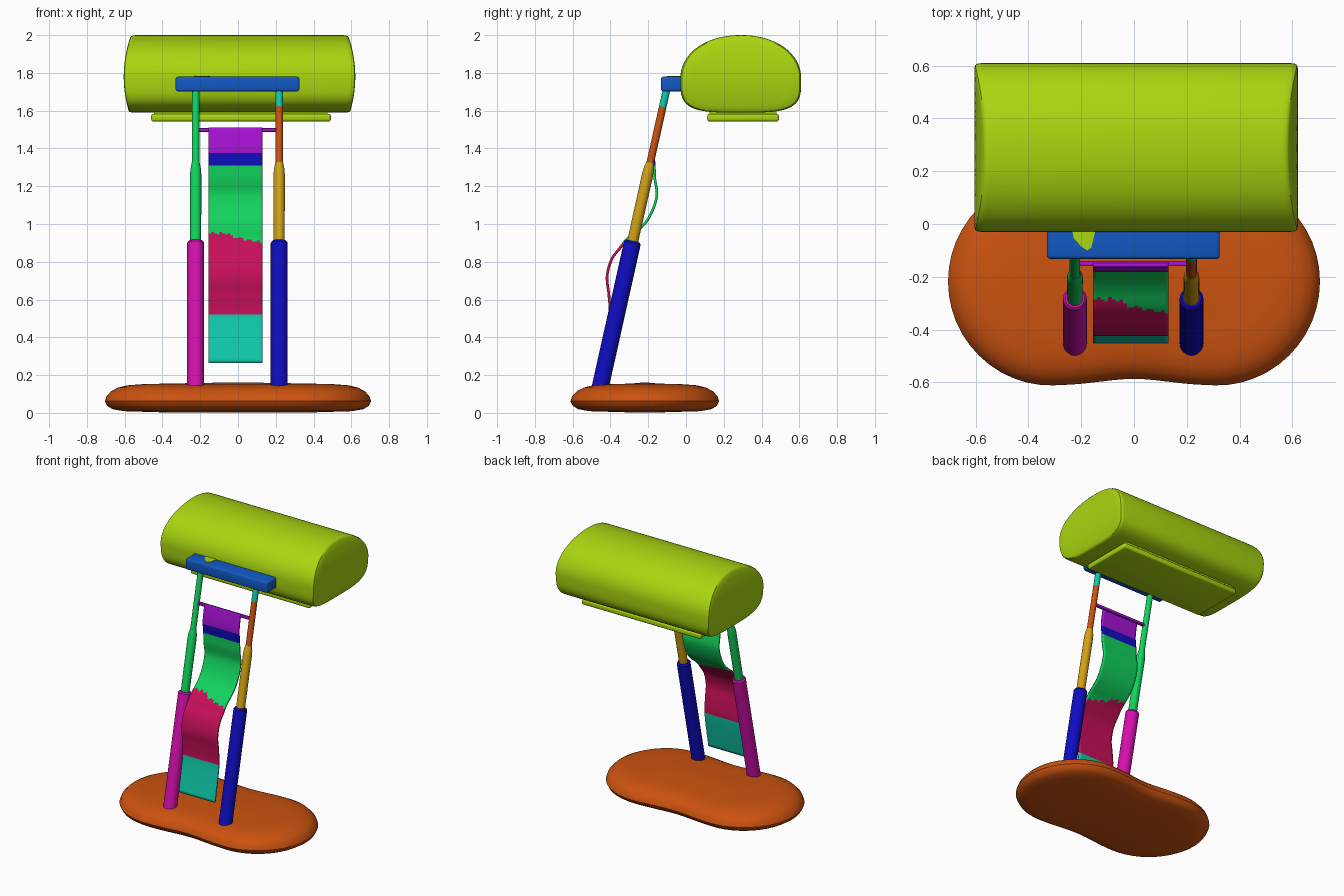
import bpy, bmesh, math
from mathutils import Vector

cube = bpy.data.objects.get("Cube")
if cube:
    bpy.data.objects.remove(cube, do_unlink=True)


def material(name, r, g, b):
    m = bpy.data.materials.new(name)
    m.use_nodes = True
    m.diffuse_color = (r, g, b, 1)
    m.node_tree.nodes["Principled BSDF"].inputs["Base Color"].default_value = (r, g, b, 1)
    return m


LIME = material("lime", .40, .67, .005)
AZURE = material("azure", .006, .10, .55)
ORANGE = material("orange", .60, .085, .005)
MAGENTA = material("magenta", .67, .005, .42)
NAVY = material("deep blue", .005, .004, .55)
GREEN = material("green", .006, .65, .11)
GOLD = material("gold", .65, .36, .007)
CRIMSON = material("crimson", .58, .005, .10)
TEAL = material("teal", .005, .60, .41)
PURPLE = material("purple", .38, .006, .65)


def finish(name, bm, mats, angle=35):
    bmesh.ops.recalc_face_normals(bm, faces=bm.faces)
    me = bpy.data.meshes.new(name)
    bm.to_mesh(me)
    bm.free()
    for m in mats:
        me.materials.append(m)
    for p in me.polygons:
        p.use_smooth = True
    me.set_sharp_from_angle(angle=math.radians(angle))
    ob = bpy.data.objects.new(name, me)
    bpy.context.collection.objects.link(ob)
    return ob


def loft(name, rings, mat, start=None, end=None, angle=35):
    """Skin closed rings; caps are fans to a point, or flat polygons."""
    bm = bmesh.new()
    loops = [[bm.verts.new(p) for p in ring] for ring in rings]
    n = len(loops[0])
    for a, b in zip(loops, loops[1:]):
        for i in range(n):
            j = (i + 1) % n
            bm.faces.new((a[i], a[j], b[j], b[i]))
    for loop, tip in ((loops[0], start), (loops[-1], end)):
        if tip is None:
            bm.faces.new(loop)
        else:
            v = bm.verts.new(tip)
            for i in range(n):
                bm.faces.new((loop[i], loop[(i + 1) % n], v))
    return finish(name, bm, [mat], angle)


def box(name, lo, hi, mat, bevel):
    bm = bmesh.new()
    bmesh.ops.create_cube(bm, size=1)
    for v in bm.verts:
        v.co = [(a + b) / 2 + c * (b - a) for a, b, c in zip(lo, hi, v.co)]
    bmesh.ops.bevel(bm, geom=bm.edges[:], offset=bevel, segments=3, profile=.5, affect='EDGES')
    return finish(name, bm, [mat])


# Base: rounded bean slab with a slight waist
def bean(inset, z):
    r, half, cy = .395 - inset, .31, -.218
    pts = []
    for side in (1, -1):
        for i in range(25):
            a = -math.pi / 2 + math.pi * i / 24
            pts.append((side * (half + r * math.cos(a)), side * r * math.sin(a)))
        for i in range(1, 16):
            pts.append((side * half * (1 - i / 8), side * r))
    return [(x, cy + y * (1 - .065 * math.exp(-(x / .18) ** 2)), z) for x, y in pts]


slab = [(.3, .003), (.1, .009), (.04, .02), (.012, .038), (0, .062), (.01, .09),
        (.035, .116), (.07, .134), (.12, .146), (.2, .152), (.32, .155)]
loft("base", [bean(i, z) for i, z in slab], ORANGE,
     (0, -.218, .002), (0, -.218, .162))


# Telescopic legs, leaning back
def axis(z):
    return -.45 + .223 * (z - .155)


def tube(name, x, stations, mat, sides=24):
    d = Vector((0, .223, 1)).normalized()
    u, w = Vector((1, 0, 0)), d.cross(Vector((1, 0, 0)))
    rings = []
    for z, r in stations:
        c = Vector((x, axis(z), z))
        rings.append([c + r * (math.cos(t) * u + math.sin(t) * w)
                      for t in (2 * math.pi * i / sides for i in range(sides))])
    return loft(name, rings, mat)


for side, x, low, mid, thin, tip in (("right", -.224, MAGENTA, GREEN, GREEN, GREEN),
                                     ("left", .218, NAVY, GOLD, ORANGE, TEAL)):
    tube(side + "_lower_leg", x, [(.1, .045), (.9, .045), (.91, .037)], low)
    tube(side + "_middle_leg", x, [(.88, .029), (1.26, .03), (1.29, .028), (1.325, .021)], mid)
    tube(side + "_thin_rod", x, [(1.3, .02), (1.62, .02)], thin)
    tube(side + "_rod_tip", x, [(1.62, .02), (1.73, .02)], tip)

# Crossbar that carries the hanging strip
box("crossbar", (-.22, axis(1.5) - .01, 1.488), (.22, axis(1.5) + .01, 1.508), PURPLE, .004)

# Hanging strip: wavy ribbon in coloured bands
wave = [(1.51, -.155), (1.4, -.174), (1.31, -.168), (1.24, -.165), (1.16, -.154),
        (1.09, -.17), (1.02, -.205), (.97, -.25), (.92, -.312), (.87, -.352),
        (.81, -.395), (.72, -.418), (.62, -.408), (.5, -.405), (.265, -.447)]
ctrl = [Vector(p) for p in [wave[0]] + wave + [wave[-1]]]
path = []
for a, b, c, d in zip(ctrl, ctrl[1:], ctrl[2:], ctrl[3:]):
    for k in range(8):
        t = k / 8
        path.append(b + .5 * t * (c - a + t * (2 * a - 5 * b + 4 * c - d
                                               + t * (3 * b - a - 3 * c + d))))
path.append(ctrl[-1])


def band(x, z):
    torn = .945 if x < -.045 else .93 - .2 * (x + .045)
    for i, limit in enumerate((1.375, 1.312, torn + .006 * math.sin(x * 130), .52)):
        if z > limit:
            return i
    return 4


bm = bmesh.new()
cols = 20
rows = [[bm.verts.new((-.155 + .285 * i / cols, y, z)) for i in range(cols + 1)] for z, y in path]
for a, b in zip(rows, rows[1:]):
    for i in range(cols):
        f = bm.faces.new((a[i], a[i + 1], b[i + 1], b[i]))
        c = f.calc_center_median()
        f.material_index = band(c.x, c.z)
strip = finish("hanging_strip", bm, [PURPLE, NAVY, GREEN, CRIMSON, TEAL], 60)
solid = strip.modifiers.new("thickness", 'SOLIDIFY')
solid.thickness, solid.offset = .014, 0


# Head: domed barrel with gently bulging ends
def head_ring(side, scale, back):
    ring = []
    for i in range(72):
        t = 2 * math.pi * i / 72
        c, s = math.cos(t), math.sin(t)
        e, h = (2.1, .23) if s >= 0 else (3.8, .18)
        y = .29 + scale * .32 * math.copysign(abs(c) ** (2 / e), c)
        z = 1.77 + scale * h * math.copysign(abs(s) ** (2 / e), s)
        bulge = .613 - .035 * ((z - 1.78) / .21) ** 2
        ring.append((.008 + side * (bulge - back), y, z))
    return ring


steps = [(.2, 0), (.4, 0), (.6, 0), (.8, 0), (.94, 0), (.975, .003), (.993, .012), (1, .028)]
loft("head", [head_ring(-1, s, b) for s, b in steps]
     + [head_ring(1, s, b) for s, b in reversed(steps)], LIME,
     (-.605, .29, 1.77), (.621, .29, 1.77))

# Panel under the head
box("panel_neck", (-.445, .125, 1.57), (.475, .48, 1.62), LIME, .004)
box("under_panel", (-.46, .112, 1.543), (.492, .492, 1.583), LIME, .012)

# Mounting bar joining the legs to the head
box("mounting_bar", (-.33, -.132, 1.702), (.325, .01, 1.78), AZURE, .012)

# Lime patch on top of the bar
patch = [(-.235, -.02), (-.228, -.055), (-.2, -.085), (-.178, -.1), (-.162, -.09), (-.145, -.02)]
loft("bar_patch", [[(x, y, z) for x, y in patch] for z in (1.777, 1.783)], LIME)
